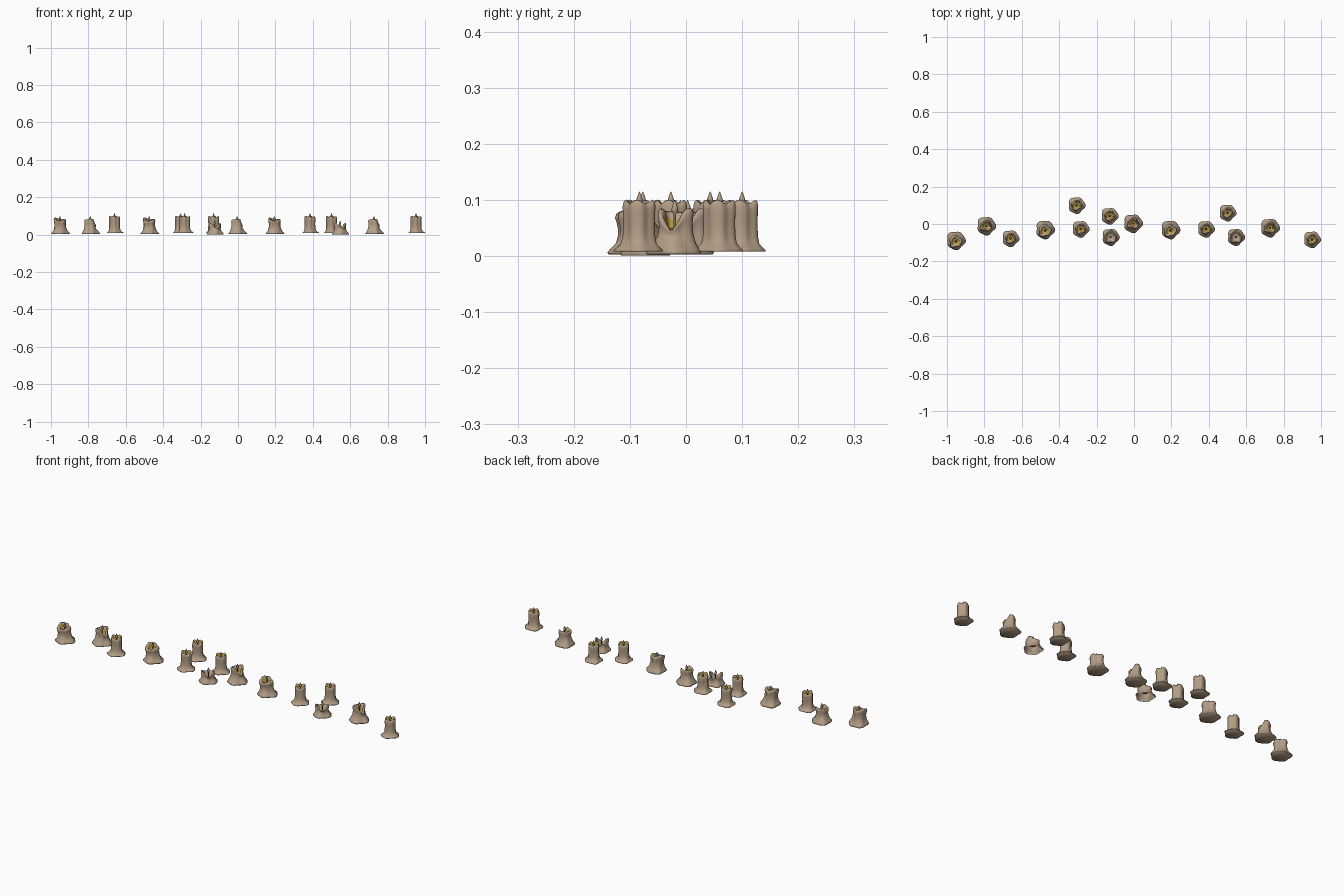
import bpy, bmesh, math
from math import sin, cos, tau

if "Cube" in bpy.data.objects:
    bpy.data.objects.remove(bpy.data.objects["Cube"])


def material(name, rgb):
    m = bpy.data.materials.new(name)
    m.diffuse_color = (*rgb, 1)
    m.use_nodes = True
    m.node_tree.nodes["Principled BSDF"].inputs["Base Color"].default_value = m.diffuse_color
    return m


WAX = material("tan wax", (0.45, 0.34, 0.24))
POOL = material("yellow molten wax", (0.50, 0.33, 0.05))
N = 40


def revolve(name, profile, mats, pos, shape=None, pool_rings=0, closed=True):
    """Rings of (radius, height), bent by shape(angle, r, z); the last rings form the pool."""
    bm = bmesh.new()
    rings = []
    for i, (r, z) in enumerate(profile):
        ring = []
        in_pool = i >= len(profile) - pool_rings
        for k in range(N):
            a = tau * k / N
            x, y, h = r * cos(a), r * sin(a), z
            if shape:
                x, y, h = shape(a, r, z, in_pool)
            ring.append(bm.verts.new((x, y, h)))
        rings.append(ring)
    for i in range(len(rings) - 1):
        lo, hi = rings[i], rings[i + 1]
        for k in range(N):
            j = (k + 1) % N
            f = bm.faces.new((lo[k], lo[j], hi[j], hi[k]))
            if pool_rings and i >= len(rings) - 1 - pool_rings:
                f.material_index = len(mats) - 1
    top = bm.faces.new(rings[-1])
    top.material_index = len(mats) - 1 if pool_rings else 0
    if closed:
        bm.faces.new(rings[0][::-1])
    for f in bm.faces:
        f.smooth = True
    me = bpy.data.meshes.new(name)
    bm.to_mesh(me)
    bm.free()
    for m in mats:
        me.materials.append(m)
    ob = bpy.data.objects.new(name, me)
    ob.location = pos
    bpy.context.collection.objects.link(ob)
    return ob


def flame(pos, z0, z1):
    # thin wick swelling into a pointed flame
    f = z1 - 0.026
    prof = [(0.002, z0), (0.002, f), (0.0048, f + 0.004), (0.006, f + 0.009),
            (0.0045, f + 0.015), (0.002, f + 0.022), (0.0003, z1)]
    revolve("wick_and_flame", prof, [WAX], pos)


def bent(lobe, foot, rim, lean=(0, 0)):
    """Wavy foot, dripping lobes on the body, uneven rim and a lean."""
    def fn(a, r, z, in_pool):
        t = min(1, max(0, (z - 0.01) / 0.03))
        m = 1 + (1 - t) * foot(a) + t * lobe(a)
        if z > 0.03 and not in_pool:
            z = 0.03 + (z - 0.03) * rim(a)
        s = min(1, z / 0.08) ** 1.5
        return r * m * cos(a) + lean[0] * s, r * m * sin(a) + lean[1] * s, z
    return fn


def wavy_foot(a):
    return 0.06 * cos(5 * a + 0.6) + 0.05 * sin(3 * a + 1)


# upright candle
tall = [(0.043, 0.008), (0.044, 0.010), (0.038, 0.015), (0.031, 0.022), (0.0275, 0.035),
        (0.0265, 0.055), (0.027, 0.075), (0.0275, 0.086), (0.026, 0.094), (0.022, 0.097),
        (0.018, 0.093), (0.016, 0.084), (0.014, 0.082), (0.004, 0.081)]
tall_shape = bent(lambda a: 0.07 * cos(4 * a + 0.8) + 0.04 * sin(7 * a), wavy_foot,
                  lambda a: 1 + 0.05 * cos(4 * a + 0.8))

# sagging candle, drooping to the front
sag = [(0.047, 0.003), (0.049, 0.006), (0.044, 0.013), (0.037, 0.022), (0.032, 0.036),
       (0.030, 0.050), (0.031, 0.064), (0.033, 0.074), (0.030, 0.082), (0.024, 0.083),
       (0.019, 0.077), (0.016, 0.068), (0.013, 0.065), (0.004, 0.064)]
sag_shape = bent(lambda a: 0.10 * cos(3 * a + 0.5) + 0.06 * sin(5 * a), wavy_foot,
                 lambda a: 1 + 0.10 * sin(a) + 0.08 * cos(2 * a + 0.4) - 0.05 * cos(a),
                 (-0.003, -0.007))

# candle with a V notch melted out of the right side
split = [(0.047, 0.003), (0.049, 0.006), (0.044, 0.013), (0.036, 0.024), (0.030, 0.038),
         (0.028, 0.052), (0.029, 0.066), (0.030, 0.076), (0.027, 0.082), (0.022, 0.080),
         (0.018, 0.068), (0.015, 0.050), (0.013, 0.042), (0.004, 0.040)]


def notch(a):
    d = abs((a + 0.25 + math.pi) % tau - math.pi)
    return 0.25 + 0.80 * min(1, d / 1.15) - 0.12 * max(0, cos(a - 2.9))


split_shape = bent(lambda a: 0.10 * cos(3 * a + 2.2) + 0.05 * cos(5 * a), wavy_foot, notch)

# nearly burnt out shell with two horns on its rim
low = [(0.043, 0.001), (0.045, 0.004), (0.040, 0.011), (0.034, 0.020), (0.031, 0.030),
       (0.032, 0.040), (0.033, 0.046), (0.030, 0.050), (0.026, 0.046), (0.022, 0.036),
       (0.018, 0.029), (0.012, 0.026), (0.004, 0.025)]
low_shape = bent(lambda a: 0.09 * cos(3 * a + 1.2) + 0.05 * sin(5 * a), wavy_foot,
                 lambda a: 1 + 0.5 * cos(2 * a - 0.9) + 0.25 * cos(3 * a))

kinds = {
    "tall_candle": (tall, tall_shape, [WAX, POOL], 0.081, 0.115, True,
                    [(-0.66, -0.077), (-0.307, 0.10), (-0.285, -0.027), (-0.13, 0.043),
                     (0.385, -0.027), (0.50, 0.06), (0.952, -0.083)]),
    "sagging_candle": (sag, sag_shape, [WAX, POOL], 0.064, 0.10, True,
                       [(-0.952, -0.088), (-0.475, -0.03), (0.195, -0.03)]),
    "notched_candle": (split, split_shape, [WAX, POOL], 0.04, 0.10, True,
                       [(-0.79, -0.01), (-0.005, 0.003), (0.727, -0.02)]),
    "burnt_candle": (low, low_shape, [WAX], 0.025, 0.075, False,
                     [(-0.125, -0.07), (0.545, -0.07)]),
}

for name, (prof, shape, mats, z0, z1, closed, spots) in kinds.items():
    for x, y in spots:
        revolve(name, prof, mats, (x, y, 0), shape, 3, closed)
        dy = -0.005 if name == "sagging_candle" else 0
        flame((x, y + dy, 0), z0, z1)
